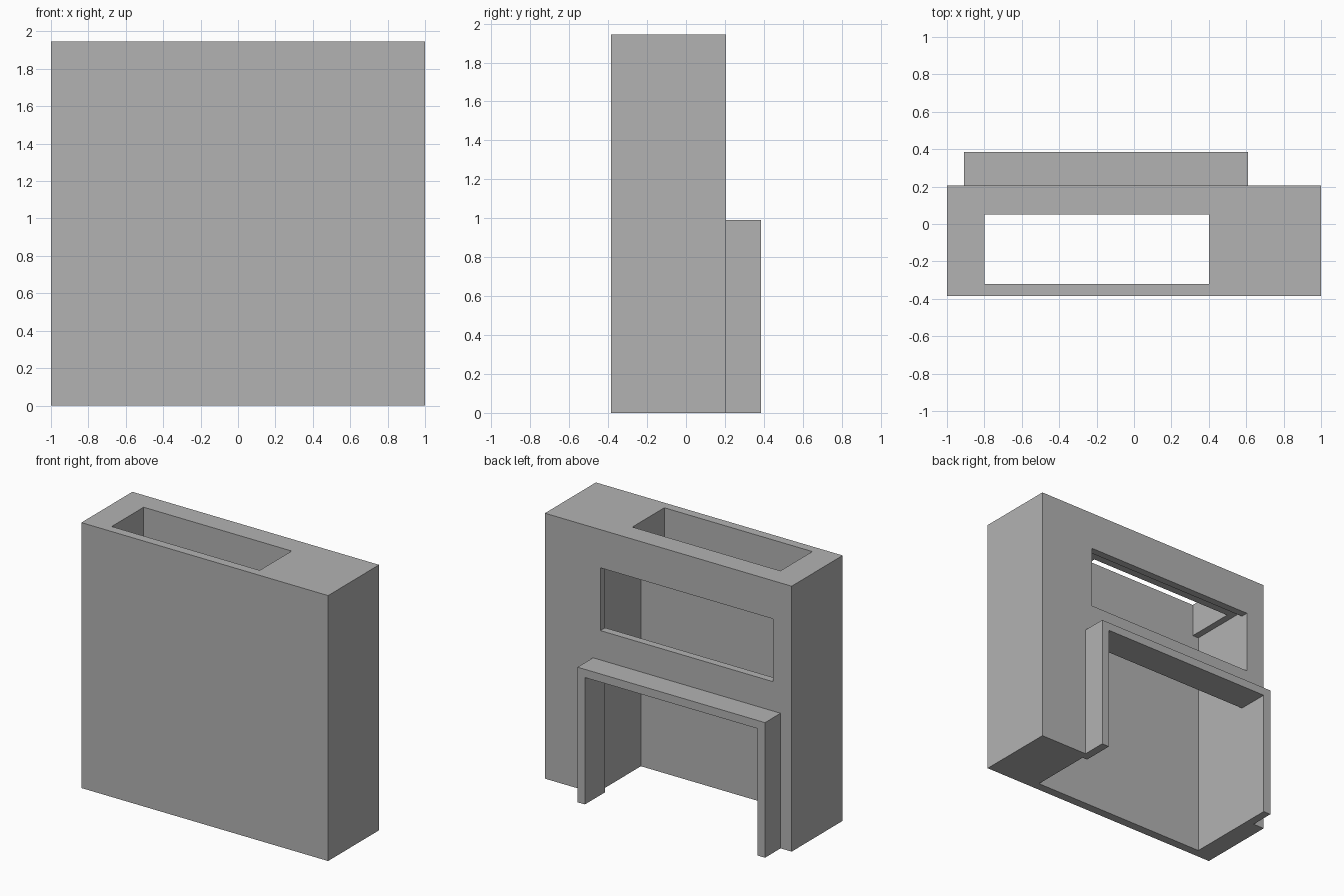
import bpy
from mathutils import Vector

default = bpy.data.objects.get("Cube")
if default:
    bpy.data.objects.remove(default, do_unlink=True)

# Single plain grey material
grey = bpy.data.materials.new("plain_grey")
grey.use_nodes = True
colour = (0.45, 0.45, 0.45, 1)
grey.diffuse_color = colour
grey.node_tree.nodes["Principled BSDF"].inputs["Base Color"].default_value = colour


def box(name, low, high):
    """Axis-aligned box between two opposite corners."""
    low, high = Vector(low), Vector(high)
    bpy.ops.mesh.primitive_cube_add(size=1)
    obj = bpy.context.object
    obj.name = name
    for v in obj.data.vertices:
        v.co = (low + high) / 2 + v.co * (high - low)
    obj.data.materials.append(grey)
    return obj


def cut(obj, low, high):
    """Remove a box-shaped volume from an object."""
    cutter = box("cutter", low, high)
    cutter.hide_render = True
    mod = obj.modifiers.new("cut", "BOOLEAN")
    mod.operation = "DIFFERENCE"
    mod.solver = "EXACT"
    mod.object = cutter
    bpy.context.view_layer.objects.active = obj
    bpy.ops.object.modifier_apply(modifier=mod.name)
    bpy.data.objects.remove(cutter, do_unlink=True)


FRONT, WALL, BACK = -0.385, 0.205, 0.385   # depth of front, rear wall, surround
INNER_FRONT, INNER_BACK = -0.32, 0.15      # cavity depth
LEFT, RIGHT = 0.55, -0.85                  # sides of the rear openings

# Main housing with a cavity open at the bottom
housing = box("housing", (-1, FRONT, 0), (1, WALL, 1.945))
cut(housing, (RIGHT, INNER_FRONT, -0.2), (0.59, INNER_BACK, 1.70))

# Slot through the thick top
cut(housing, (-0.8, INNER_FRONT, 1.5), (0.4, 0.05, 2.2))

# Upper window and lower doorway in the rear wall
cut(housing, (RIGHT, 0, 1.205), (LEFT, 0.5, 1.665))
cut(housing, (RIGHT, 0, -0.2), (LEFT, 0.5, 0.93))

# Projecting surround of the doorway
surround = box("doorway_surround", (-0.91, WALL, 0), (0.61, BACK, 0.99))
cut(surround, (RIGHT, 0, -0.2), (LEFT, 0.5, 0.93))
